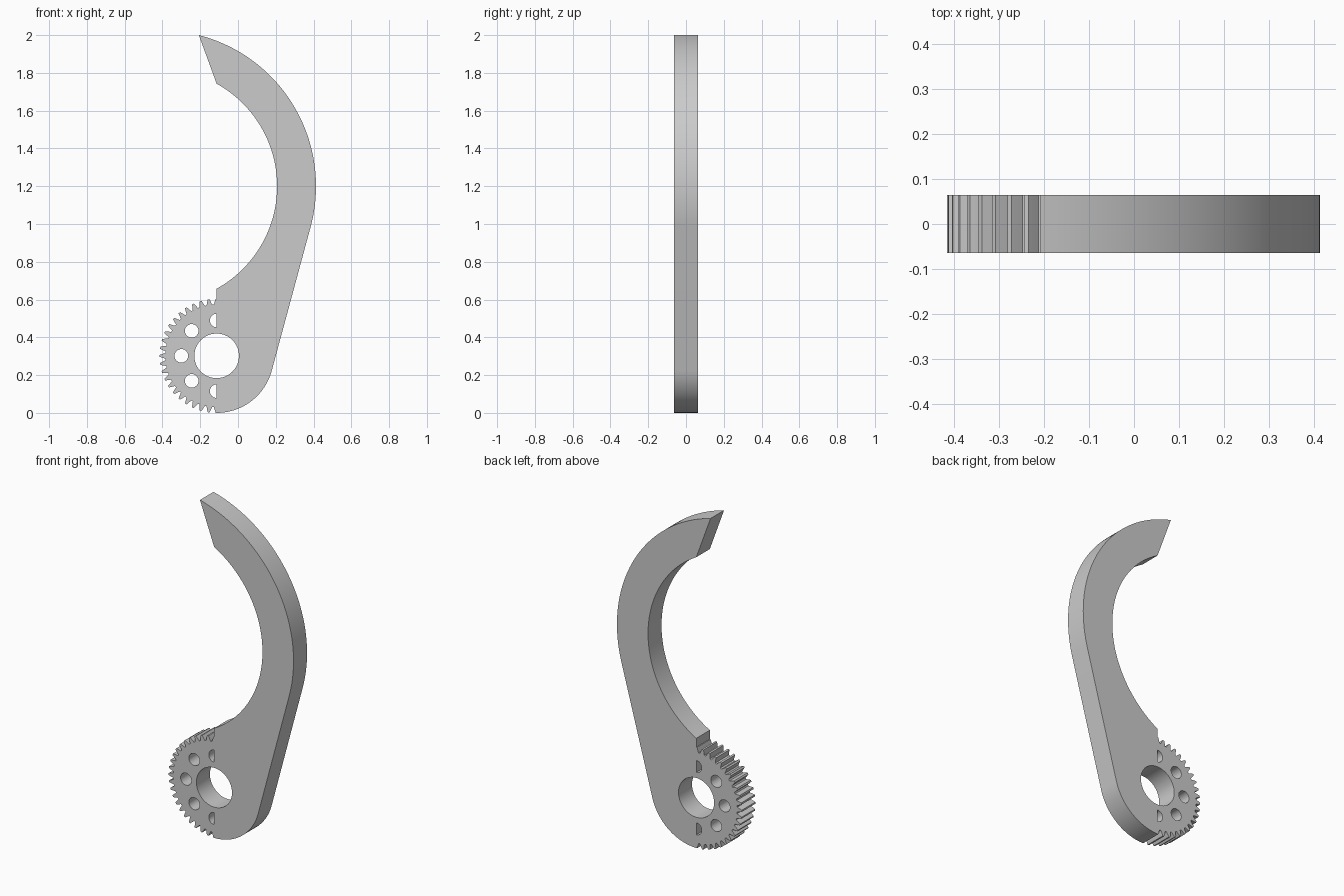
import bpy, bmesh
from math import sin, cos, radians, degrees, acos, asin, atan2, hypot

cube = bpy.data.objects.get("Cube")
if cube:
    bpy.data.objects.remove(cube, do_unlink=True)

HALF_DEPTH = 0.064
HUB = (-0.113, 0.302)        # centre of the gear and hub
HUB_R = 0.302
ROOT_R = 0.272
ARC = (-0.413, 1.2)          # centre of the hook arcs
OUTER_R, INNER_R = 0.826, 0.62
TEETH = 44                   # teeth on a full turn; half are cut


def polar(centre, radius, angle):
    a = radians(angle)
    return (centre[0] + radius * cos(a), centre[1] + radius * sin(a))


def arc(centre, radius, start, end, steps):
    return [polar(centre, radius, start + (end - start) * i / steps)
            for i in range(steps + 1)]


def gear_teeth():
    """Half gear rim running from the top of the hub to its bottom."""
    pitch = 360 / TEETH
    flank = ((-0.38, ROOT_R), (-0.25, 0.287), (-0.12, HUB_R),
             (0.12, HUB_R), (0.25, 0.287), (0.38, ROOT_R))
    points = [polar(HUB, HUB_R, 90)]
    for k in range(TEETH // 2 + 1):
        for offset, radius in flank:
            angle = 90 + (k + offset) * pitch
            if 90 < angle < 270:
                points.append(polar(HUB, radius, angle))
    return points


# Angle of the straight back, tangent to the hub and to the outer arc
dx, dz = HUB[0] - ARC[0], ARC[1] - HUB[1]
tangent = degrees(acos((OUTER_R - HUB_R) / hypot(dx, dz)) - atan2(dz, dx))
tip = degrees(asin((2 - ARC[1]) / OUTER_R))
mouth = degrees(acos(dx / INNER_R))

# Outline: toothed rim, round hub, outer arc to the tip, inner arc back
outline = (gear_teeth()
           + arc(HUB, HUB_R, 270, 360 + tangent, 36)
           + arc(ARC, OUTER_R, tangent, tip, 48)
           + arc(ARC, INNER_R, mouth, -mouth, 64))

# Bore, three round holes and two half holes against the arm
holes = [arc(HUB, 0.118, 0, 360, 64)[:-1]]
for angle in (135, 180, 225):
    holes.append(arc(polar(HUB, 0.187, angle), 0.036, 0, 360, 32)[:-1])
for angle in (90, 270):
    holes.append(arc(polar(HUB, 0.187, angle), 0.036, 90, 270, 16))

# Fill the profile and extrude it through the thickness
bm = bmesh.new()
for loop in [outline] + holes:
    verts = [bm.verts.new((x, -HALF_DEPTH, z)) for x, z in loop]
    for a, b in zip(verts, verts[1:] + verts[:1]):
        bm.edges.new((a, b))
bmesh.ops.triangle_fill(bm, edges=bm.edges[:], use_beauty=True, normal=(0, -1, 0))
result = bmesh.ops.extrude_face_region(bm, geom=bm.faces[:], use_keep_orig=True)
moved = [g for g in result["geom"] if isinstance(g, bmesh.types.BMVert)]
bmesh.ops.translate(bm, verts=moved, vec=(0, 2 * HALF_DEPTH, 0))
bmesh.ops.recalc_face_normals(bm, faces=bm.faces[:])

mesh = bpy.data.meshes.new("geared_hook_arm")
bm.to_mesh(mesh)
bm.free()

# Plain grey metal
grey = bpy.data.materials.new("plain_grey")
grey.use_nodes = True
colour = (0.6, 0.6, 0.6, 1)
grey.diffuse_color = colour
grey.node_tree.nodes["Principled BSDF"].inputs["Base Color"].default_value = colour
mesh.materials.append(grey)

hook = bpy.data.objects.new("geared_hook_arm", mesh)
bpy.context.collection.objects.link(hook)
bpy.ops.object.select_all(action="DESELECT")
hook.select_set(True)
bpy.context.view_layer.objects.active = hook
bpy.ops.object.shade_smooth_by_angle(angle=radians(20))
